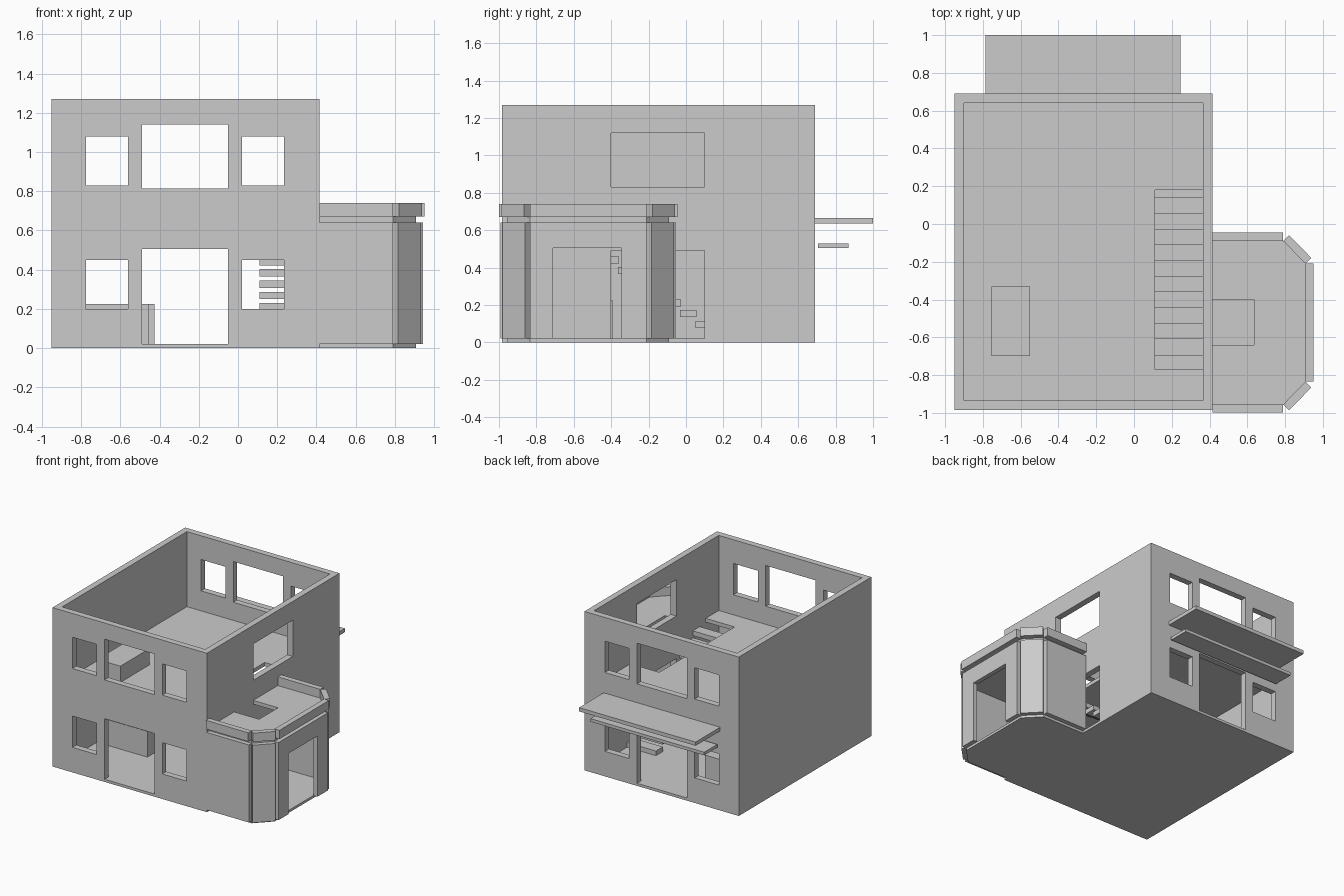
import bpy
import bmesh
from mathutils import Vector

cube = bpy.data.objects.get("Cube")
if cube:
    bpy.data.objects.remove(cube, do_unlink=True)

GREY = (0.6, 0.6, 0.6, 1)
plaster = bpy.data.materials.new("grey plaster")
plaster.use_nodes = True
plaster.diffuse_color = GREY
plaster.node_tree.nodes["Principled BSDF"].inputs["Base Color"].default_value = GREY


def prism(name, outline, z0, z1):
    """Extrude a flat outline upwards from z0 to z1."""
    bm = bmesh.new()
    base = bm.faces.new([bm.verts.new((x, y, z0)) for x, y in outline])
    top = bmesh.ops.extrude_face_region(bm, geom=[base])["geom"]
    verts = [v for v in top if isinstance(v, bmesh.types.BMVert)]
    bmesh.ops.translate(bm, verts=verts, vec=(0, 0, z1 - z0))
    bmesh.ops.recalc_face_normals(bm, faces=bm.faces)
    mesh = bpy.data.meshes.new(name)
    bm.to_mesh(mesh)
    bm.free()
    obj = bpy.data.objects.new(name, mesh)
    bpy.context.collection.objects.link(obj)
    mesh.materials.append(plaster)
    return obj


def box(name, x0, x1, y0, y1, z0, z1):
    return prism(name, [(x0, y0), (x1, y0), (x1, y1), (x0, y1)], z0, z1)


def cut(obj, *bounds):
    """Carve a box-shaped opening and discard the cutter."""
    cutter = box("cutter", *bounds)
    cutter.hide_render = True
    mod = obj.modifiers.new("opening", "BOOLEAN")
    mod.operation = "DIFFERENCE"
    mod.solver = "EXACT"
    mod.object = cutter
    bpy.context.view_layer.objects.active = obj
    bpy.ops.object.modifier_apply(modifier=mod.name)
    bpy.data.objects.remove(cutter, do_unlink=True)


# House shell, open at the top, with a thin ground floor
LEFT, RIGHT, FRONT, BACK, HEIGHT = -0.95, 0.415, -0.985, 0.69, 1.27
WALL, FLOOR = 0.05, 0.02
house = box("house_walls", LEFT, RIGHT, FRONT, BACK, 0, HEIGHT)
cut(house, LEFT + WALL, RIGHT - WALL, FRONT + WALL, BACK - WALL, FLOOR, 2)

# Matching windows and doors in the front and back walls
for x0, x1 in ((-0.775, -0.56), (0.02, 0.235)):
    for z0, z1 in ((0.2, 0.45), (0.83, 1.08)):
        cut(house, x0, x1, -1.5, 1.5, z0, z1)
for z0, z1 in ((FLOOR + 0.001, 0.505), (0.815, 1.14)):
    cut(house, -0.49, -0.05, -1.5, 1.5, z0, z1)

# Side doorway and the window above it
for z0, z1 in ((FLOOR + 0.001, 0.49), (0.83, 1.12)):
    cut(house, 0.2, 0.6, -0.4, 0.1, z0, z1)

# Upper floor with a stairwell
upper_floor = box("upper_floor", LEFT + WALL, RIGHT - WALL,
                  FRONT + WALL, BACK - WALL, 0.64, 0.67)
cut(upper_floor, 0.11, 0.5, -0.77, 0.18, 0.5, 0.8)

# Open stairs climbing towards the front
for i in range(11):
    top = 0.0575 * (i + 1)
    y = 0.135 - 0.083 * i
    box(f"stair_tread_{i + 1}", 0.11, RIGHT - WALL, y, y + 0.088, top - 0.038, top)

# Counters and the upstairs block
box("front_counter", LEFT + WALL, -0.455, -0.495, -0.39, FLOOR, 0.225)
box("back_counter", LEFT + WALL, -0.425, 0.2, 0.37, FLOOR, 0.225)
box("upstairs_block", -0.755, -0.55, -0.7, -0.33, 0.67, 0.8)

# Side bay: base, roof with a notch, wall panels and parapet
bay = [(RIGHT, -0.955), (0.79, -0.955), (0.907, -0.835),
       (0.907, -0.21), (0.79, -0.09), (RIGHT, -0.09)]
prism("bay_base", bay, 0, FLOOR)
bay_roof = prism("bay_roof", bay, 0.64, 0.67)
cut(bay_roof, 0.3, 0.635, -0.64, -0.4, 0.5, 0.8)


def panel(name, start, end, thickness, z0, z1):
    """Slab standing on the outer side of a bay edge."""
    a, b = Vector(start), Vector(end)
    along = (b - a).normalized()
    out = Vector((along.y, -along.x)) * thickness
    return prism(name, [a, b, b + out, a + out], z0, z1)


sides = ("front", "front_corner", "outer", "back_corner", "back")
for side, start, end in zip(sides, bay, bay[1:]):
    wall = panel(f"bay_{side}_wall", start, end, 0.036, FLOOR, 0.64)
    if side == "outer":
        cut(wall, 0.8, 1.1, -0.71, -0.345, FLOOR - 0.1, 0.505)
    panel(f"bay_{side}_parapet", start, end, 0.044, 0.67, 0.74)

# Two canopies over the back door
box("upper_canopy", -0.785, 0.245, BACK, 1.0, 0.635, 0.665)
box("lower_canopy", -0.77, 0.235, 0.705, 0.87, 0.505, 0.53)
